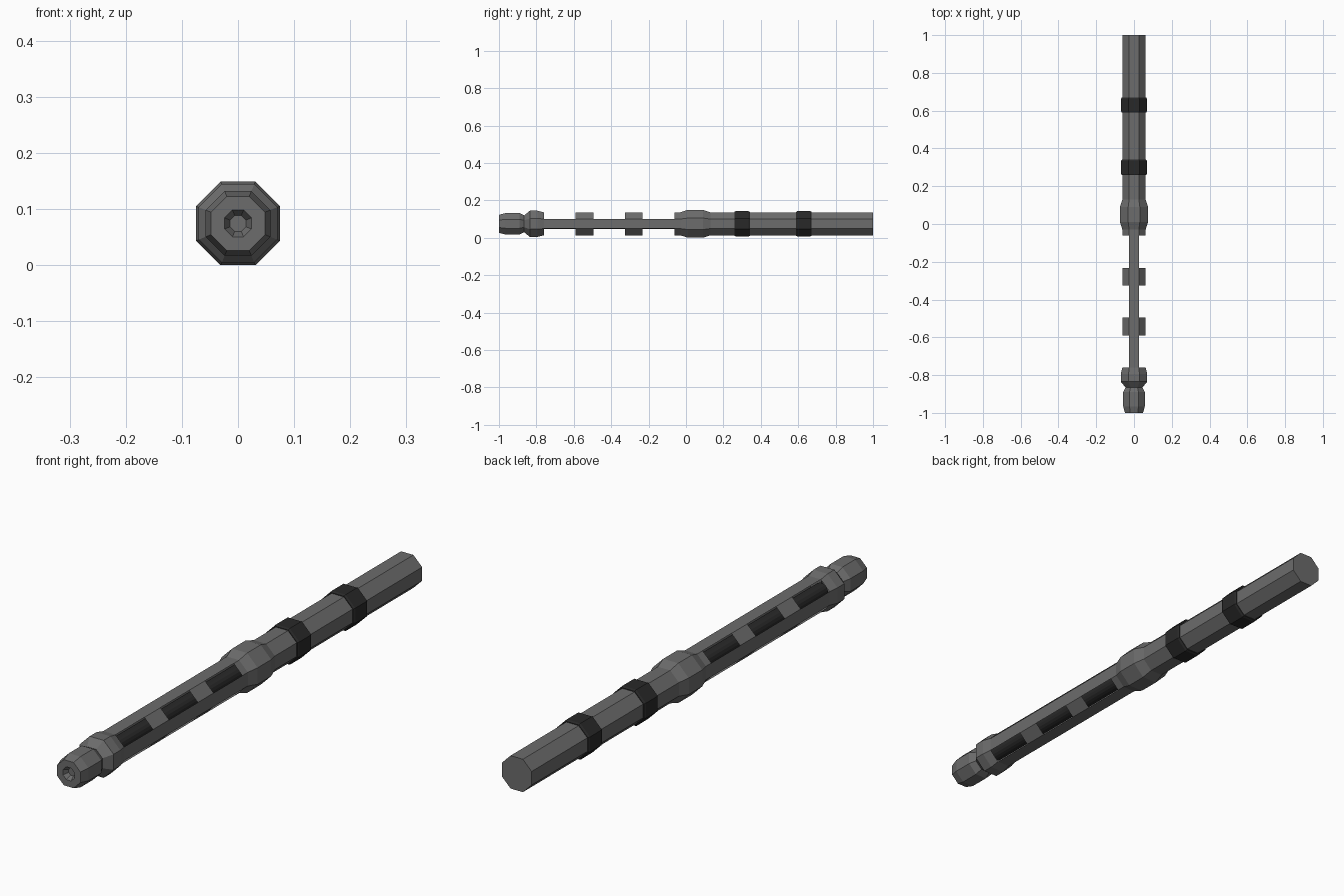
import bpy, math

if "Cube" in bpy.data.objects:
    bpy.data.objects.remove(bpy.data.objects["Cube"])

CZ = 0.0745  # height of the long axis


def material(name, value):
    m = bpy.data.materials.new(name)
    m.diffuse_color = (value, value, value, 1)
    m.use_nodes = True
    m.node_tree.nodes["Principled BSDF"].inputs["Base Color"].default_value = m.diffuse_color
    return m


GREY = material("gunmetal grey", 0.15)
BLACK = material("rubber black", 0.022)


def loft(name, profile, mat, sides=8, caps=(True, True), keep=None):
    """Loft flat-topped polygon rings along y; profile is (y, apothem)."""
    verts, faces = [], []
    for y, apothem in profile:
        r = apothem / math.cos(math.pi / sides)
        for k in range(sides):
            a = 2 * math.pi * (k + 0.5) / sides
            verts.append((r * math.cos(a), y, CZ + r * math.sin(a)))
    for i in range(len(profile) - 1):
        for k in range(sides):
            if keep and not keep(i, k):
                continue
            a, b = i * sides, (i + 1) * sides
            n = (k + 1) % sides
            faces.append((a + k, b + k, b + n, a + n))
    if caps[0]:
        faces.append(tuple(range(sides)))
    if caps[1]:
        faces.append(tuple(reversed(range(len(verts) - sides, len(verts)))))
    mesh = bpy.data.meshes.new(name)
    mesh.from_pydata(verts, [], faces)
    mesh.materials.append(mat)
    obj = bpy.data.objects.new(name, mesh)
    bpy.context.collection.objects.link(obj)
    return obj


BODY = 0.0615

# Rear grip
loft("rear_grip", [(-0.062, BODY), (1.0, BODY)], GREY, caps=(False, True))

# Slotted front sleeve: the diagonal faces are open on every even segment
cuts = [-0.76, -0.59, -0.495, -0.325, -0.232, -0.062]
loft("slotted_sleeve", [(y, BODY) for y in cuts], GREY, caps=(False, False),
     keep=lambda i, k: i % 2 == 1 or k % 2 == 1)

# Dark rod seen through the slots
loft("inner_core", [(-0.80, 0.0265), (0.0, 0.0265)], BLACK, sides=16)

# Central collar
loft("collar", [(-0.03, BODY), (0.01, 0.0745), (0.09, 0.0745), (0.13, BODY)],
     GREY, caps=(False, False))

# Tip with recessed hole, neck and flange
loft("tip", [(-0.98, 0.014), (-1.0, 0.024), (-1.0, 0.048), (-0.965, 0.0575),
             (-0.89, 0.0575), (-0.865, 0.045), (-0.835, 0.070),
             (-0.795, 0.070), (-0.76, BODY)], GREY, caps=(True, False))

# Dark grip bands with bevelled edges
for label, y in (("front", 0.30), ("rear", 0.63)):
    loft(label + "_band", [(y - 0.041, BODY), (y - 0.041, 0.064), (y - 0.034, 0.068),
                           (y + 0.034, 0.068), (y + 0.041, 0.064), (y + 0.041, BODY)],
         BLACK, caps=(False, False))
